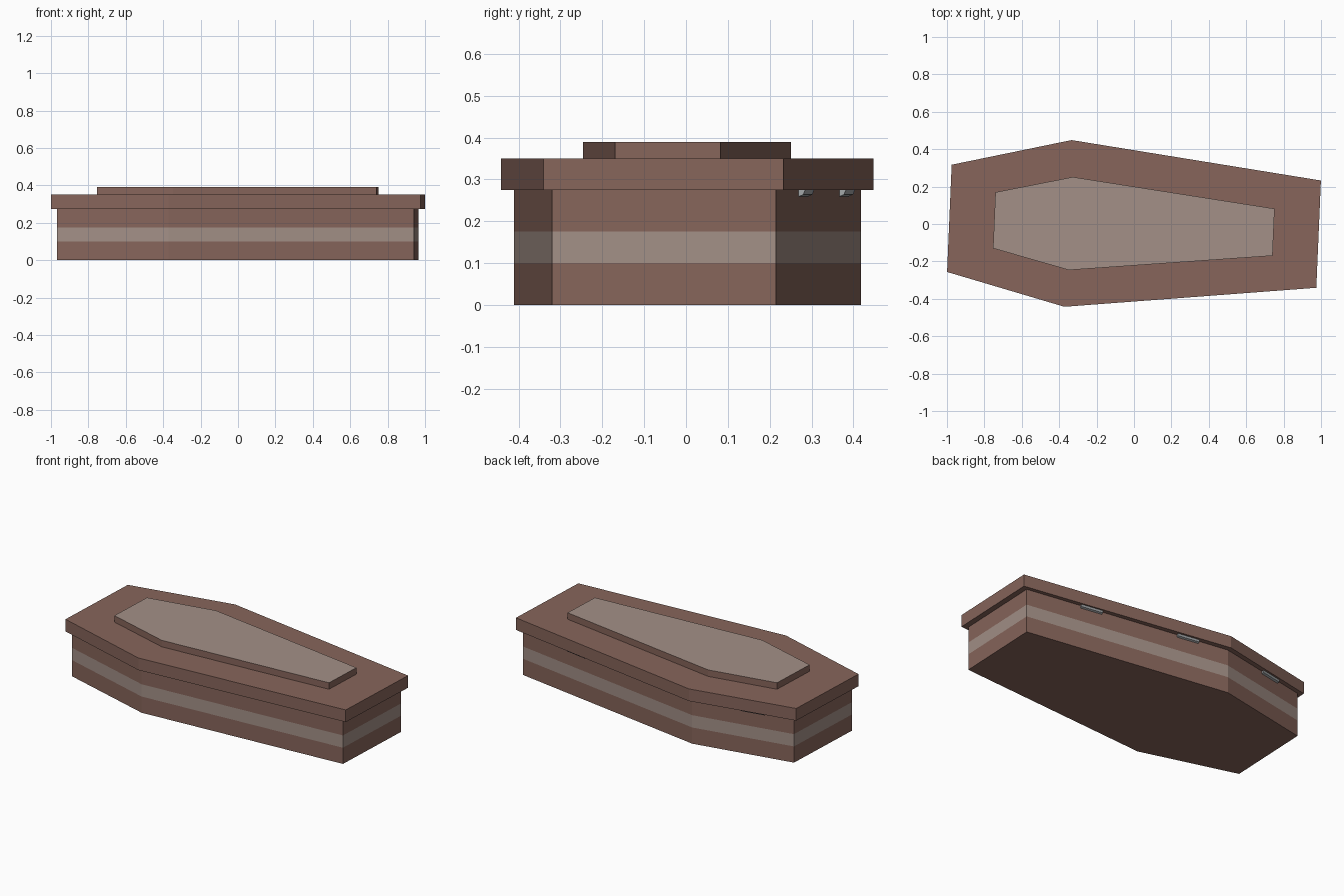
import bpy, bmesh, math
from mathutils import Matrix, Vector

if "Cube" in bpy.data.objects:
    bpy.data.objects.remove(bpy.data.objects["Cube"])

# The whole coffin is turned slightly about z
TURN = Matrix.Translation((0, -0.012, 0)) @ Matrix.Rotation(math.radians(-2.45), 4, 'Z')


def material(name, rgb):
    m = bpy.data.materials.new(name)
    m.diffuse_color = (*rgb, 1)
    m.use_nodes = True
    m.node_tree.nodes["Principled BSDF"].inputs["Base Color"].default_value = m.diffuse_color
    return m


dark_wood = material("dark_wood", (0.242, 0.13, 0.104))
pale_wood = material("pale_wood", (0.366, 0.279, 0.242))
metal = material("metal", (0.36, 0.38, 0.39))


def outline(head, shoulder, foot):
    """Six-sided coffin outline mirrored over the long axis, from (x, half width) pairs."""
    half = [head, shoulder, foot]
    return [(x, -w) for x, w in half] + [(x, w) for x, w in reversed(half)]


def finish(name, bm, mats, matrix=TURN):
    bmesh.ops.recalc_face_normals(bm, faces=bm.faces)
    bm.transform(matrix)
    me = bpy.data.meshes.new(name)
    bm.to_mesh(me)
    bm.free()
    ob = bpy.data.objects.new(name, me)
    bpy.context.collection.objects.link(ob)
    for m in mats:
        me.materials.append(m)
    return ob


def prism(name, points, heights, pale_tier=None, pale_top=False):
    """Stack the outline at each height; one tier or the top may be pale."""
    bm = bmesh.new()
    rings = [[bm.verts.new((x, y, z)) for x, y in points] for z in heights]
    n = len(points)
    for t, (lo, hi) in enumerate(zip(rings, rings[1:])):
        for i in range(n):
            j = (i + 1) % n
            f = bm.faces.new((lo[i], lo[j], hi[j], hi[i]))
            f.material_index = int(t == pale_tier)
    bm.faces.new(rings[0][::-1])
    bm.faces.new(rings[-1]).material_index = int(pale_top)
    return finish(name, bm, (dark_wood, pale_wood))


# Box with a pale band, overhanging lid, raised panel
box = outline((-0.958, 0.268), (-0.353, 0.415), (0.954, 0.268))
prism("box", box, (0, 0.1, 0.176, 0.275), pale_tier=1)
prism("lid", outline((-0.988, 0.287), (-0.353, 0.446), (0.988, 0.287)), (0.275, 0.35))
prism("lid_panel", outline((-0.748, 0.15), (-0.338, 0.249), (0.747, 0.126)),
      (0.35, 0.39), pale_top=True)

# Hinge barrels along the back walls, under the lid
foot, shoulder, head = (Vector((*p, 0.275)) for p in box[3:])
for i, (a, b, t) in enumerate([(foot, shoulder, 0.32), (foot, shoulder, 0.8),
                               (shoulder, head, 0.6)]):
    bm = bmesh.new()
    bmesh.ops.create_cone(bm, cap_ends=True, segments=8, radius1=0.016,
                          radius2=0.016, depth=0.14)
    along = (b - a).to_track_quat('Z', 'Y').to_matrix().to_4x4()
    finish(f"hinge_{i + 1}", bm, (metal,),
           TURN @ Matrix.Translation(a.lerp(b, t)) @ along)
